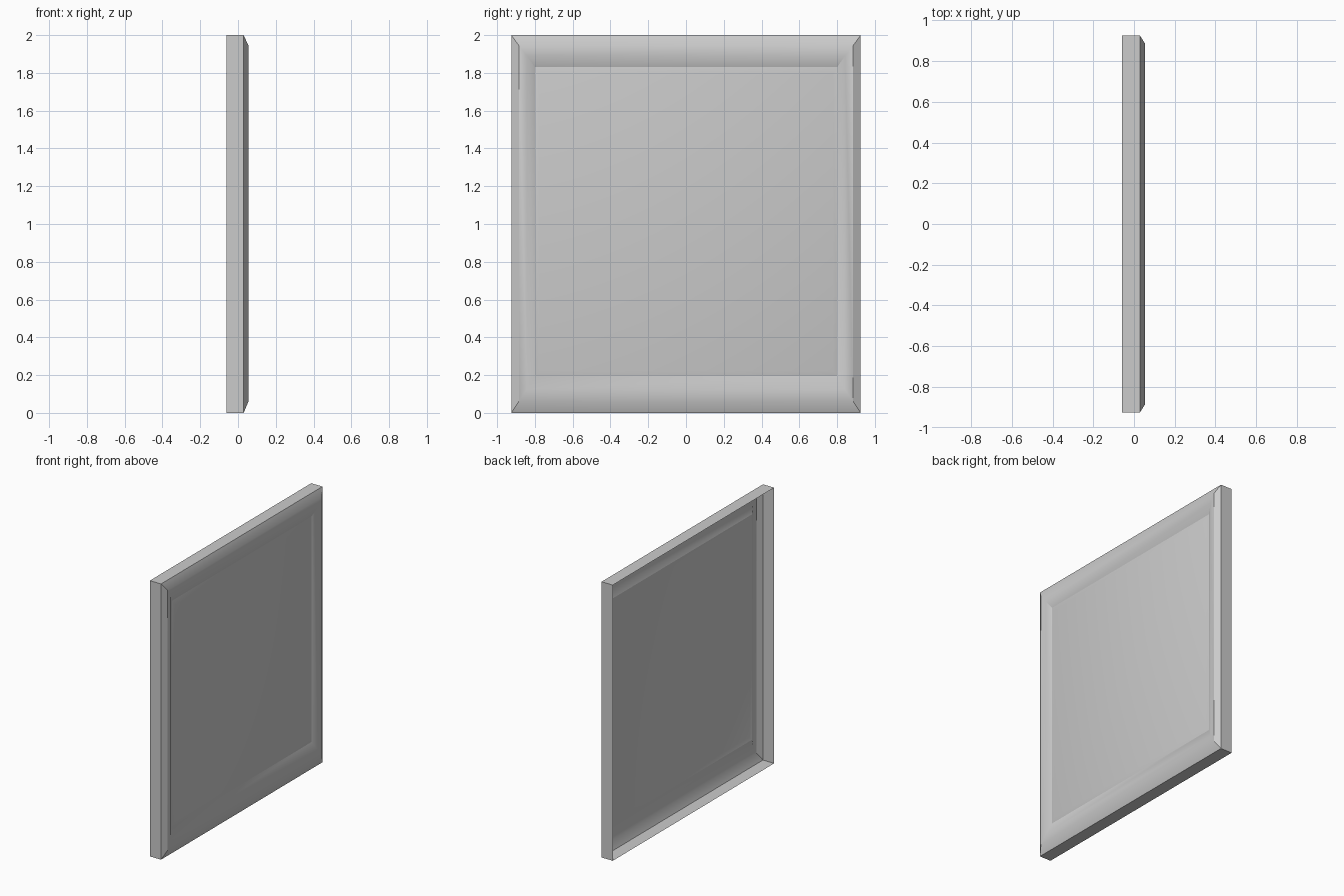
import bpy, bmesh, math

if "Cube" in bpy.data.objects:
    bpy.data.objects.remove(bpy.data.objects["Cube"])


def ring_shell(name, rings, cap=False):
    """Loft rectangular rings (half width y, bottom z, top z, depth x) from back to front."""
    bm = bmesh.new()
    loops = []
    for y, z0, z1, x in rings:
        loops.append([bm.verts.new((x, *p)) for p in ((-y, z0), (y, z0), (y, z1), (-y, z1))])
    for a, b in zip(loops, loops[1:]):
        for i in range(4):
            j = (i + 1) % 4
            bm.faces.new((a[i], a[j], b[j], b[i]))
    if cap:
        bm.faces.new(loops[-1])
    me = bpy.data.meshes.new(name)
    bm.to_mesh(me)
    bm.free()
    ob = bpy.data.objects.new(name, me)
    bpy.context.collection.objects.link(ob)
    bpy.ops.object.select_all(action='DESELECT')
    ob.select_set(True)
    bpy.context.view_layer.objects.active = ob
    bpy.ops.object.shade_smooth_by_angle(angle=math.radians(30))
    return ob


# Moulded frame: open-backed side walls, chamfer, crown and inner slope
inner = (0.80, 0.195, 1.83, 0.030)
ring_shell("frame_moulding", [
    (0.925, 0.0, 2.0, -0.06),
    (0.925, 0.0, 2.0, 0.030),
    (0.885, 0.06, 1.945, 0.055),
    (0.842, 0.125, 1.89, 0.050),
    inner,
])

# Slightly raised centre panel with bevelled border
ring_shell("centre_panel", [inner, (0.778, 0.222, 1.792, 0.037)], cap=True)
